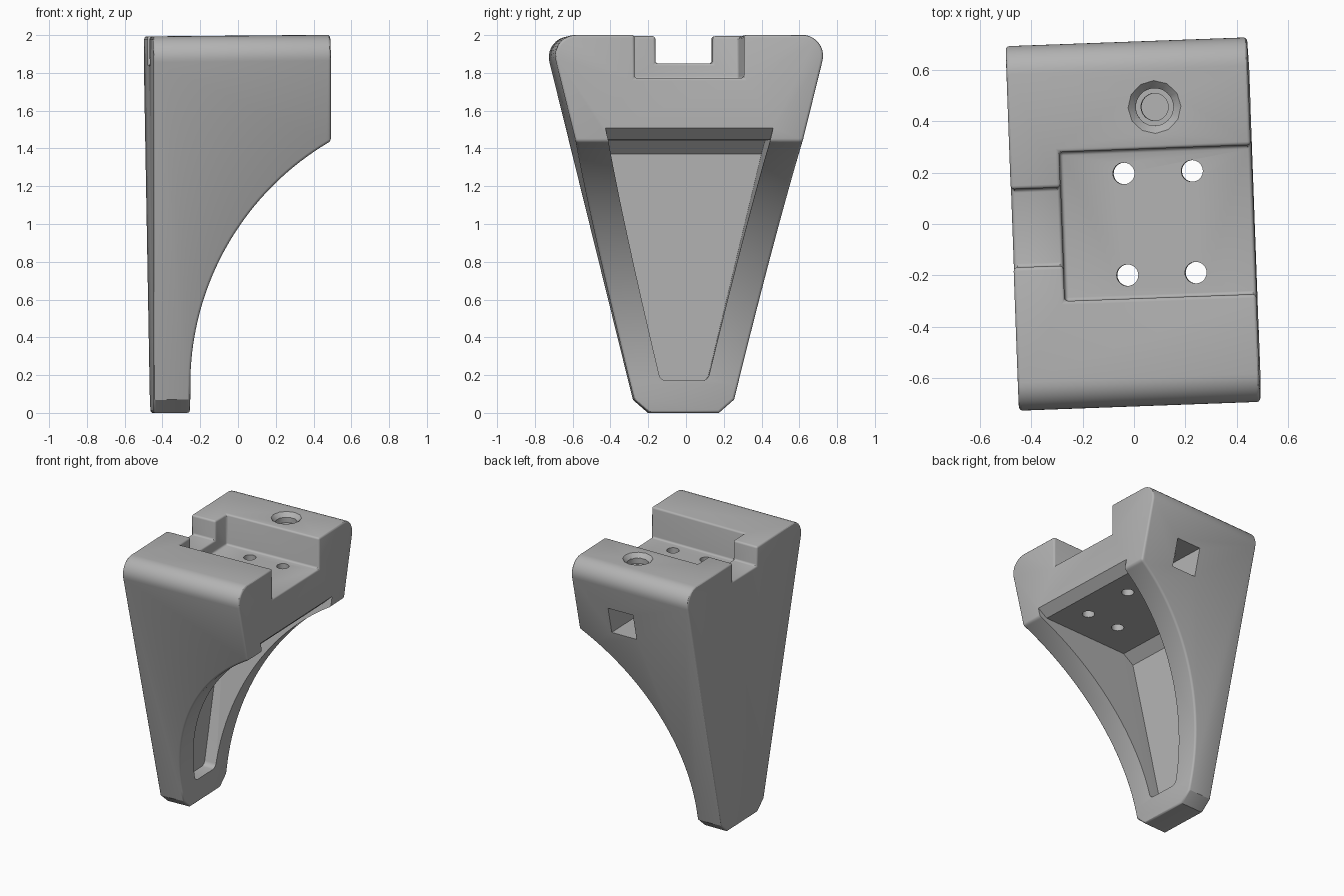
import bpy, bmesh, math
from mathutils import Matrix

cube = bpy.data.objects.get("Cube")
if cube:
    bpy.data.objects.remove(cube, do_unlink=True)

BACK, FRONT, TOP = -0.466, 0.474, 1.994


def finish(name, bm):
    bmesh.ops.recalc_face_normals(bm, faces=bm.faces[:])
    mesh = bpy.data.meshes.new(name)
    bm.to_mesh(mesh)
    bm.free()
    ob = bpy.data.objects.new(name, mesh)
    bpy.context.scene.collection.objects.link(ob)
    return ob


def loft(name, start, end):
    """Solid between two matching rings of points."""
    bm = bmesh.new()
    a = [bm.verts.new(p) for p in start]
    b = [bm.verts.new(p) for p in end]
    bm.faces.new(a)
    bm.faces.new(b)
    n = len(a)
    for i in range(n):
        j = (i + 1) % n
        bm.faces.new((a[i], a[j], b[j], b[i]))
    return finish(name, bm)


def box(name, x, y, z):
    ring = [(x[0], y[0]), (x[1], y[0]), (x[1], y[1]), (x[0], y[1])]
    return loft(name, [(*p, z[0]) for p in ring], [(*p, z[1]) for p in ring])


def cone(name, x, y, z, r_low, r_high, sides=32):
    bm = bmesh.new()
    bmesh.ops.create_cone(bm, cap_ends=True, segments=sides, radius1=r_low, radius2=r_high,
                          depth=z[1] - z[0],
                          matrix=Matrix.Translation((x, y, (z[0] + z[1]) / 2)))
    return finish(name, bm)


def bevel(ob, width, segments, limit=45):
    m = ob.modifiers.new("soft_edges", 'BEVEL')
    m.width, m.segments = width, segments
    m.limit_method, m.angle_limit = 'ANGLE', math.radians(limit)
    apply(ob, m)


def apply(ob, mod):
    bpy.context.view_layer.objects.active = ob
    bpy.ops.object.modifier_apply(modifier=mod.name)


def cut(ob, cutter):
    cutter.hide_render = True
    m = ob.modifiers.new("cut", 'BOOLEAN')
    m.operation, m.solver, m.object = 'DIFFERENCE', 'EXACT', cutter
    apply(ob, m)
    bpy.data.objects.remove(cutter, do_unlink=True)


# Tapered block with rounded shoulders and a chamfered foot
slope, rad = 0.247, 0.11
lean = math.atan(slope)
corner = 0.265 + slope * (TOP - 0.07)
cy = corner - rad * math.tan((math.pi / 2 + lean) / 2)
half = [(0.185, 0), (0.265, 0.07)]
for i in range(11):
    t = -lean + (math.pi / 2 + lean) * i / 10
    half.append((cy + rad * math.cos(t), TOP - rad + rad * math.sin(t)))
outline = half + [(-y, z) for y, z in reversed(half)]
bracket = loft("bracket", [(BACK, y, z) for y, z in outline], [(FRONT, y, z) for y, z in outline])

# Concave front sweep
R, base, toe = 1.476, 0.15, -0.27
sweep = [(toe, -0.2)]
for i in range(41):
    t = math.radians(66) * i / 40
    sweep.append((toe + R - R * math.cos(t), base + R * math.sin(t)))
sweep.append((1.2, sweep[-1][1]))
sweep.append((1.2, -0.2))
cut(bracket, loft("sweep_cutter", [(x, -1, z) for x, z in sweep], [(x, 1, z) for x, z in sweep]))

# Stepped channel in the top
cut(bracket, box("pocket_cutter", (-0.272, 1), (-0.29, 0.29), (1.766, 2.3)))
cut(bracket, box("notch_cutter", (-1, -0.2), (-0.152, 0.152), (1.85, 2.3)))
bevel(bracket, 0.014, 3)

# Hollow underside, tapering like the outside
wall = -0.36
hollow = [(wall, 0.17), (1, 0.17), (1, 1.5), (FRONT, 1.5), (0.41, 1.44), (wall + 0.07, 1.44), (wall, 1.37)]
width = lambda z: 0.125 + 0.24 * (z - 0.17)
cutter = loft("hollow_cutter", [(x, -width(z), z) for x, z in hollow],
              [(x, width(z), z) for x, z in hollow])
bm = bmesh.new()
bm.from_mesh(cutter.data)
lower = [e for e in bm.edges if all(v.co.z < 0.2 for v in e.verts)
         and abs(e.verts[0].co.y - e.verts[1].co.y) < 0.01]
bmesh.ops.bevel(bm, geom=lower, offset=0.03, segments=4, affect='EDGES', profile=0.5)
bm.to_mesh(cutter.data)
bm.free()
cut(bracket, cutter)

# Four mounting holes through the channel floor
for x in (-0.026, 0.24):
    for y in (-0.198, 0.198):
        cut(bracket, cone("hole_cutter", x, y, (1.3, 1.9), 0.042, 0.042))

# Countersunk bolt hole and the square nut slot in the side
bx, by = 0.105, 0.452
cut(bracket, box("nut_slot_cutter", (bx - 0.1, bx + 0.1), (0.34, 1), (1.48, 1.68)))
cut(bracket, cone("bolt_cutter", bx, by, (1.6, 2.1), 0.053, 0.053))
cut(bracket, cone("head_cutter", bx, by, (TOP - 0.07, 2.1), 0.073, 0.073))
cut(bracket, cone("countersink_cutter", bx, by, (TOP - 0.035, TOP + 0.035), 0.07, 0.136, 12))

# Slight lean and turn of the whole part
bracket.data.transform(Matrix.Rotation(math.radians(2.1), 4, 'Z')
                       @ Matrix.Translation((0, 0, 1.003))
                       @ Matrix.Rotation(math.radians(-0.5), 4, 'Y')
                       @ Matrix.Translation((0, 0, -1)))

# Plain grey plastic
grey = bpy.data.materials.new("plain_grey")
grey.use_nodes = True
colour = (0.45, 0.45, 0.45, 1)
grey.diffuse_color = colour
grey.node_tree.nodes["Principled BSDF"].inputs["Base Color"].default_value = colour
bracket.data.materials.clear()
bracket.data.materials.append(grey)
for p in bracket.data.polygons:
    p.material_index = 0

for o in bpy.context.selected_objects:
    o.select_set(False)
bracket.select_set(True)
bpy.context.view_layer.objects.active = bracket
bpy.ops.object.shade_smooth_by_angle(angle=math.radians(30))
